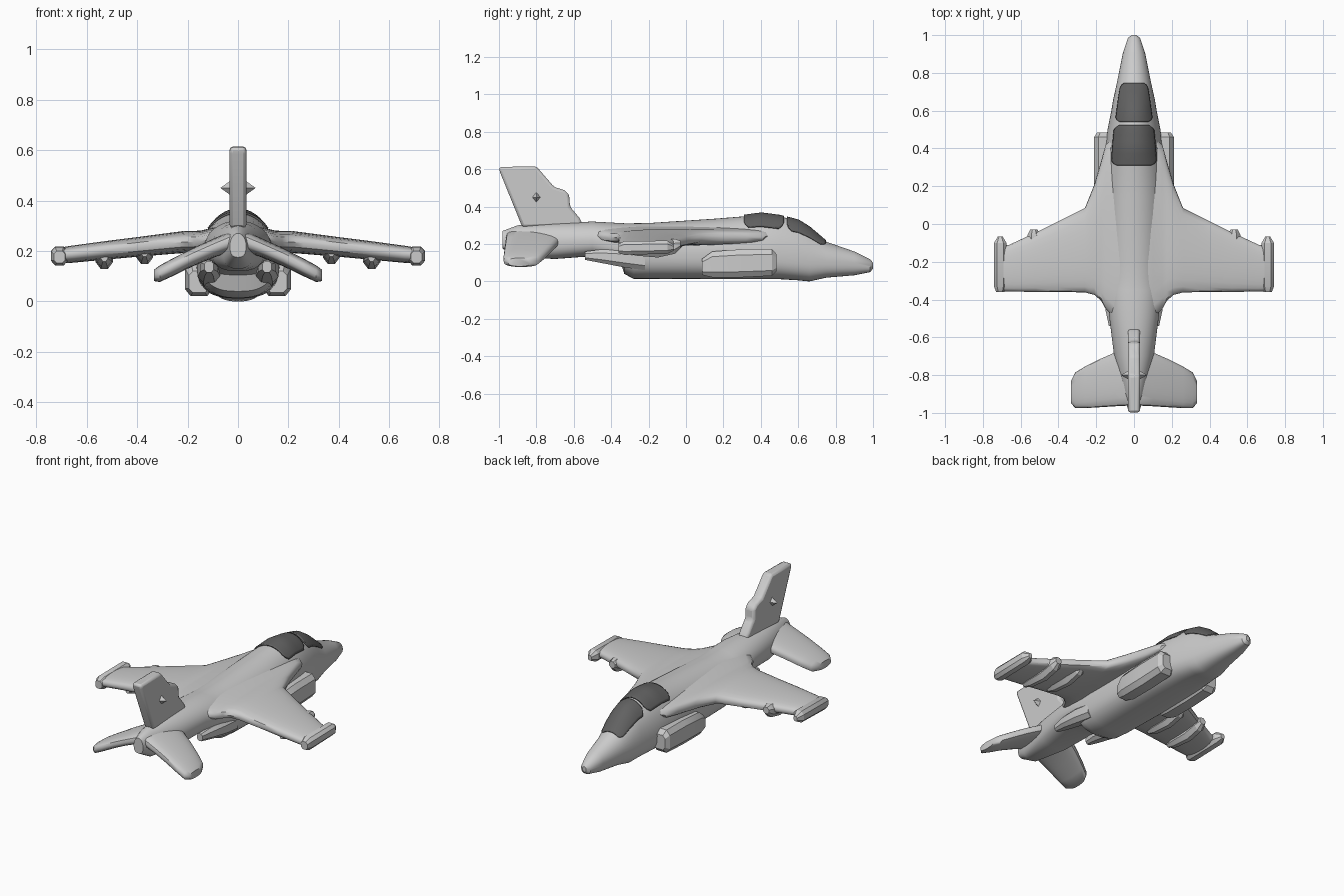
import bpy, bmesh
from math import sin, cos, pi, radians, copysign

if "Cube" in bpy.data.objects:
    bpy.data.objects.remove(bpy.data.objects["Cube"])


def finish(name, bm, bevel=0.0, segments=2, angle=35):
    bmesh.ops.recalc_face_normals(bm, faces=bm.faces)
    me = bpy.data.meshes.new(name)
    bm.to_mesh(me)
    bm.free()
    ob = bpy.data.objects.new(name, me)
    bpy.context.collection.objects.link(ob)
    bpy.ops.object.select_all(action='DESELECT')
    ob.select_set(True)
    bpy.context.view_layer.objects.active = ob
    if bevel:
        b = ob.modifiers.new("bevel", 'BEVEL')
        b.width, b.segments = bevel, segments
    bpy.ops.object.shade_smooth_by_angle(angle=radians(angle))
    return ob


def skin(rings, closed=True):
    """Bridge equal-length point rings; closed rings also get end caps."""
    bm = bmesh.new()
    vs = [[bm.verts.new(p) for p in r] for r in rings]
    n = len(vs[0])
    for a, b in zip(vs, vs[1:]):
        for i in range(n if closed else n - 1):
            j = (i + 1) % n
            bm.faces.new((a[i], a[j], b[j], b[i]))
    if closed:
        bm.faces.new(vs[0])
        bm.faces.new(vs[-1])
    return bm


def mirror(ob):
    ob.modifiers.new("mirror", 'MIRROR')
    return ob


# Fuselage sections: y, half width, bottom z, widest z, top z
BODY = [(1, .012, .068, .085, .10), (.985, .032, .05, .085, .118),
        (.9, .06, .033, .1, .16), (.75, .09, .02, .11, .212),
        (.66, .11, 0, .115, .287), (.6, .12, .006, .12, .324),
        (.5, .14, .012, .13, .348), (.4, .152, .012, .14, .361),
        (.3, .16, .012, .15, .347), (.15, .165, .012, .15, .335),
        (-.2, .16, .014, .16, .312), (-.28, .15, .014, .17, .311),
        (-.33, .148, .04, .18, .311), (-.35, .146, .105, .19, .312),
        (-.5, .13, .135, .22, .32), (-.7, .105, .12, .21, .312),
        (-.9, .06, .13, .2, .3), (-.98, .032, .175, .22, .27)]


def section(y):
    for a, b in zip(BODY, BODY[1:]):
        if b[0] <= y <= a[0]:
            t = (a[0] - y) / (a[0] - b[0])
            return [p + (q - p) * t for p, q in zip(a, b)]


def body_point(y, a, grow=1.0):
    _, w, zb, zm, zt = section(y)
    r = zt - zm if sin(a) > 0 else zm - zb
    e = 1.0 if sin(a) > 0 else 0.75
    c, s = cos(a), sin(a)
    return (grow * w * copysign(abs(c) ** e, c), y,
            zm + grow * r * copysign(abs(s) ** e, s))


N = 48
finish("fuselage", skin([[body_point(s[0], 2 * pi * i / N) for i in range(N)]
                         for s in BODY]))

# Dark canopy glass in two panels, following the fuselage skin
glass = bpy.data.materials.new("dark_glass")
glass.diffuse_color = (.12, .12, .12, 1)
glass.use_nodes = True
glass.node_tree.nodes["Principled BSDF"].inputs["Base Color"].default_value = glass.diffuse_color
for name, y0, y1 in (("front_canopy", .745, .54), ("rear_canopy", .522, .31)):
    rings = []
    for t in (0, .04, .12, .25, .4, .55, .7, .88, .96, 1):
        edge = min(t, 1 - t)
        a0 = radians(43 + 14 * max(0, 1 - edge / .12) ** 2)
        y = y0 + (y1 - y0) * t
        rings.append([body_point(y, a0 + (pi - 2 * a0) * i / 20, 1.02)
                      for i in range(21)])
    ob = finish(name, skin(rings, closed=False))
    ob.data.materials.append(glass)
    s = ob.modifiers.new("thickness", 'SOLIDIFY')
    s.thickness, s.offset = .008, 0


# Full-span surfaces: x, leading y, trailing y, centre z, thickness
def surface(name, stations, n=24):
    half = [(-s[0],) + s[1:] for s in reversed(stations) if s[0] > 0]
    rings = []
    for x, le, te, zc, t in half + stations:
        ring = []
        for i in range(n):
            a = 2 * pi * i / n
            s = sin(a)
            ring.append((x, (le + te) / 2 + (le - te) / 2 * cos(a),
                         zc + t / 2 * copysign(abs(s) ** .6, s)))
        rings.append(ring)
    return finish(name, skin(rings), angle=45)


surface("main_wing", [(0, .3, -.46, .262, .09), (.1, .46, -.5, .25, .085),
                      (.15, .42, -.45, .238, .085), (.175, .33, -.405, .236, .088),
                      (.21, .21, -.375, .236, .088), (.26, .085, -.362, .231, .085),
                      (.4, .015, -.36, .216, .078), (.52, -.045, -.36, .203, .074),
                      (.66, -.11, -.357, .187, .068), (.715, -.12, -.355, .182, .06)])
surface("tailplane", [(0, -.66, -.96, .25, .085), (.1, -.68, -.965, .21, .075),
                      (.18, -.715, -.97, .175, .072), (.26, -.755, -.975, .135, .07),
                      (.31, -.785, -.975, .11, .066), (.333, -.83, -.95, .103, .045)])

# Tail fin
FIN = [(-.55, .3), (-.57, .34), (-.62, .4), (-.625, .465), (-.65, .488),
       (-.705, .505), (-.80, .615), (-1, .612), (-.995, .585), (-.875, .29)]
finish("tail_fin", skin([[(x, y, z) for y, z in FIN] for x in (-.033, .033)]),
       bevel=.014)

# Small pointed sensor on both fin sides
bm = bmesh.new()
bmesh.ops.create_uvsphere(bm, u_segments=4, v_segments=2, radius=1)
for v in bm.verts:
    v.co = (v.co.x * .07, v.co.y * .04 - .8, v.co.z * .05 + .45)
finish("fin_sensor", bm, angle=10)


# Long pods: stations y, half width, bottom z, top z on an octagon
def pod(name, x, stations, k=.5, angle=30):
    rings = []
    for y, w, zb, zt in stations:
        zm, h = (zb + zt) / 2, (zt - zb) / 2
        corners = [(1, k), (k, 1), (-k, 1), (-1, k),
                   (-1, -k), (-k, -1), (k, -1), (1, -k)]
        rings.append([(x + w * a, y, zm + h * b) for a, b in corners])
    return mirror(finish(name, skin(rings), angle=angle))


# Engine intakes, belly exhaust fairings and wing-tip stores
pod("engine_intake", .155, [(.485, .04, .055, .145), (.46, .056, .03, .172),
                            (.3, .056, .022, .172), (.14, .056, .022, .16),
                            (.085, .04, .035, .12)], k=.6)
pod("exhaust_fairing", .115, [(-.22, .04, .06, .16), (-.33, .045, .075, .17),
                              (-.46, .035, .1, .17), (-.54, .018, .115, .16)])
pod("wing_tip_store", .708, [(-.065, .012, .165, .195), (-.1, .033, .148, .218),
                             (-.33, .033, .142, .216), (-.36, .022, .152, .2)])

# Underwing pylons with blunt stores
for name, x, front, low in (("inner_pylon", .37, -.01, .148),
                            ("outer_pylon", .53, -.03, .128)):
    pod(name, x, [(front, .02, low + .05, low + .09),
                  (front - .03, .034, low + .02, low + .1),
                  (front - .12, .034, low, low + .09),
                  (front - .24, .03, low + .01, low + .08),
                  (front - .3, .014, low + .03, low + .07)], k=.4)
